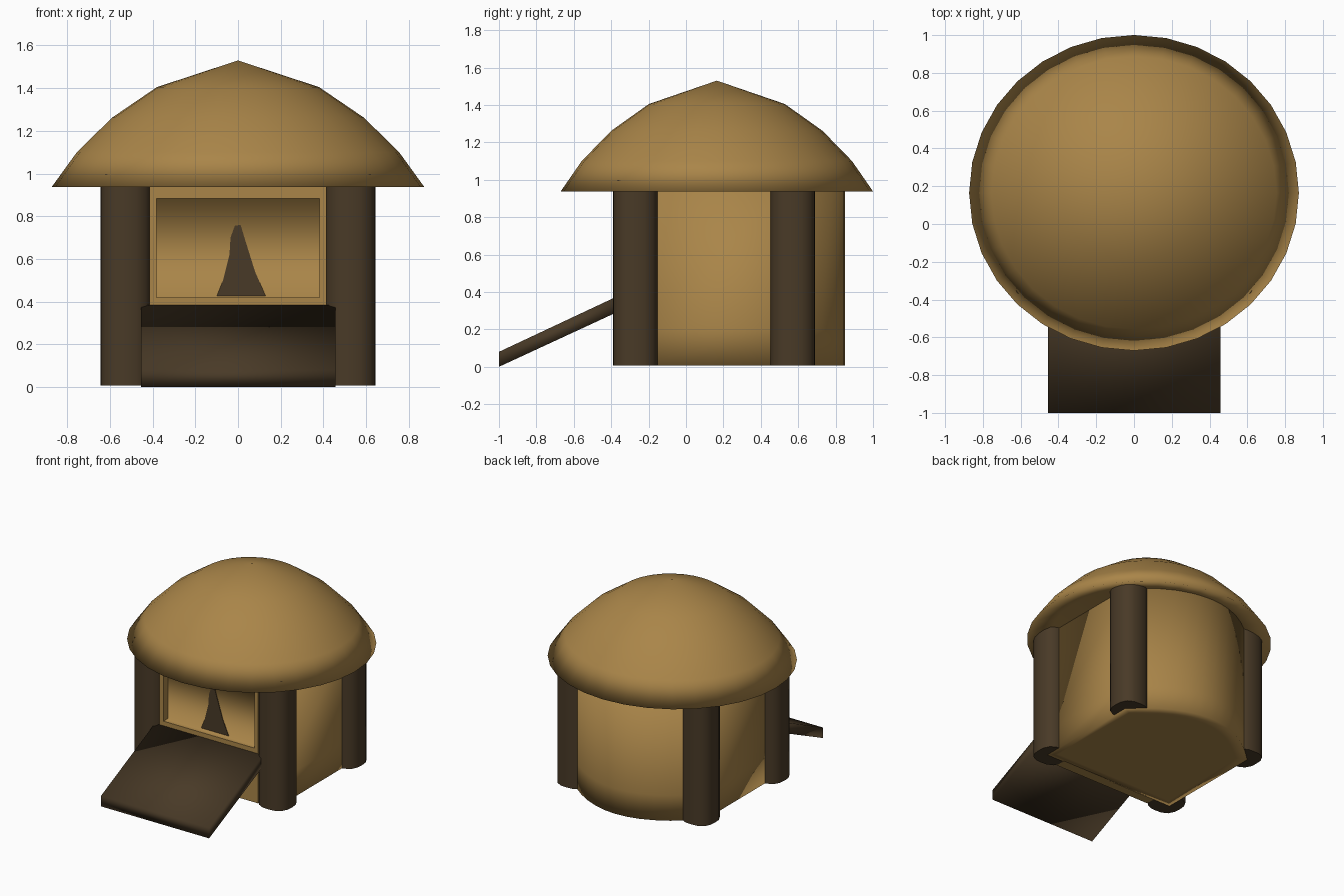
import bpy, bmesh, math
from mathutils import Matrix

if "Cube" in bpy.data.objects:
    bpy.data.objects.remove(bpy.data.objects["Cube"])


def material(name, rgb):
    m = bpy.data.materials.new(name)
    m.diffuse_color = (*rgb, 1)
    m.use_nodes = True
    m.node_tree.nodes["Principled BSDF"].inputs["Base Color"].default_value = m.diffuse_color
    return m


TAN = material("tan clay", (0.40, 0.235, 0.066))
DARK = material("dark wood", (0.066, 0.042, 0.020))


def finish(name, bm, mat, smooth=None, recalc=True):
    if recalc:
        bmesh.ops.recalc_face_normals(bm, faces=bm.faces)
    me = bpy.data.meshes.new(name)
    bm.to_mesh(me)
    bm.free()
    me.materials.append(mat)
    ob = bpy.data.objects.new(name, me)
    bpy.context.collection.objects.link(ob)
    if smooth is not None:
        bpy.ops.object.select_all(action='DESELECT')
        ob.select_set(True)
        bpy.context.view_layer.objects.active = ob
        if smooth >= 180:
            bpy.ops.object.shade_smooth()
        else:
            bpy.ops.object.shade_smooth_by_angle(angle=math.radians(smooth))
    return ob


def extrude_bm(pts, vec):
    """Closed outline of 3D points pushed along a vector."""
    bm = bmesh.new()
    f = bm.faces.new([bm.verts.new(p) for p in pts])
    r = bmesh.ops.extrude_face_region(bm, geom=[f], use_keep_orig=True)
    bmesh.ops.translate(bm, vec=vec, verts=[v for v in r["geom"] if isinstance(v, bmesh.types.BMVert)])
    return bm


def box_bm(x0, x1, y0, y1, z0, z1):
    bm = bmesh.new()
    m = Matrix.Translation(((x0 + x1) / 2, (y0 + y1) / 2, (z0 + z1) / 2)) @ \
        Matrix.Diagonal((x1 - x0, y1 - y0, z1 - z0, 1))
    bmesh.ops.create_cube(bm, size=1, matrix=m)
    return bm


def front_face(bm):
    return min(bm.faces, key=lambda f: f.calc_center_median().y)


# Domed roof, spun from a profile, with a recessed underside
profile = [(0, 1.53), (0.38, 1.405), (0.59, 1.262), (0.755, 1.10), (0.873, 0.937), (0.70, 0.98), (0, 0.98)]
bm = bmesh.new()
vs = [bm.verts.new((r, 0, z)) for r, z in profile]
es = [bm.edges.new(p) for p in zip(vs, vs[1:])]
bmesh.ops.spin(bm, geom=vs + es, cent=(0, 0, 0), axis=(0, 0, 1), angle=math.tau, steps=32, use_duplicate=False)
bmesh.ops.remove_doubles(bm, verts=bm.verts, dist=1e-4)
bmesh.ops.transform(bm, verts=bm.verts, matrix=Matrix.Translation((0, 0.165, 0)) @ Matrix.Diagonal((1, 0.957, 1, 1)))
finish("roof", bm, TAN, 180)

# Walls: straight front and sides, bulging back, softly shaded into the floor
W, YB = 0.56, 0.57
plan = [(-W, -0.28, 0.007), (W, -0.28, 0.007)]
for i in range(13):
    x = W * (1 - i / 6)
    plan.append((x, YB + 0.28 * (1 - (x / W) ** 2), 0.007))
bm = extrude_bm(plan, (0, 0, 0.98))
bmesh.ops.bisect_plane(bm, geom=bm.verts[:] + bm.edges[:] + bm.faces[:],
                       plane_co=(0, 0, 0.2), plane_no=(0, 0, 1))
floor = min(bm.faces, key=lambda f: f.calc_center_median().z)
bmesh.ops.inset_region(bm, faces=[floor], thickness=0.08)
finish("walls", bm, TAN, 95)

# Corner posts: rounded squares
for name, y in (("front", -0.27), ("back", 0.57)):
    for side, s in (("left", -1), ("right", 1)):
        ring = []
        for i in range(16):
            c, n = math.cos(math.tau * i / 16), math.sin(math.tau * i / 16)
            k = 0.12 / (abs(c) ** 2.8 + abs(n) ** 2.8) ** (1 / 2.8)
            ring.append((s * 0.525 + k * c, y + k * n, 0.0075))
        finish(f"{name}_{side}_post", extrude_bm(ring, (0, 0, 0.99)), DARK, 50)

# Front wall below the window
finish("front_lower_wall", box_bm(-0.415, 0.415, -0.35, -0.27, 0.007, 0.38), TAN)

# Window frame with a shallow recess
PX, PZ0, PZ1 = 0.383, 0.42, 0.882
bm = box_bm(-0.415, 0.415, -0.35, -0.27, 0.38, 0.98)
front = front_face(bm)
bmesh.ops.inset_individual(bm, faces=[front], thickness=0.03)
for v in front.verts:
    v.co.x = math.copysign(PX, v.co.x)
    v.co.z = PZ0 if v.co.z < 0.6 else PZ1
bm.faces.remove(front)
finish("window_frame", bm, TAN)

# Recessed pane, shaded softly from top to bottom only
bm = box_bm(-PX, PX, -0.35, -0.295, PZ0, PZ1)
bmesh.ops.delete(bm, geom=[front_face(bm)], context='FACES_ONLY')
bmesh.ops.reverse_faces(bm, faces=bm.faces)
sides = [f for f in bm.faces if abs(f.normal.x) > 0.9 or abs(f.calc_center_median().x) > 0.3]
bmesh.ops.split_edges(bm, edges=list({e for f in sides for e in f.edges if len(e.link_faces) == 2}))
finish("window_recess", bm, TAN, 180, recalc=False)

# Dark spire shape on the pane
spire = [(-0.10, 0.425), (0.13, 0.425), (0.08, 0.54), (0.03, 0.70), (0.012, 0.76),
         (-0.015, 0.755), (-0.035, 0.70), (-0.04, 0.62), (-0.07, 0.50)]
finish("window_spire", extrude_bm([(x, -0.296, z) for x, z in spire], (0, -0.004, 0)), DARK)

# Entrance ramp
ramp = [(-1, 0), (-1, 0.08), (-0.35, 0.385), (-0.33, 0.31)]
finish("ramp", extrude_bm([(-0.455, y, z) for y, z in ramp], (0.912, 0, 0)), DARK, 180)
